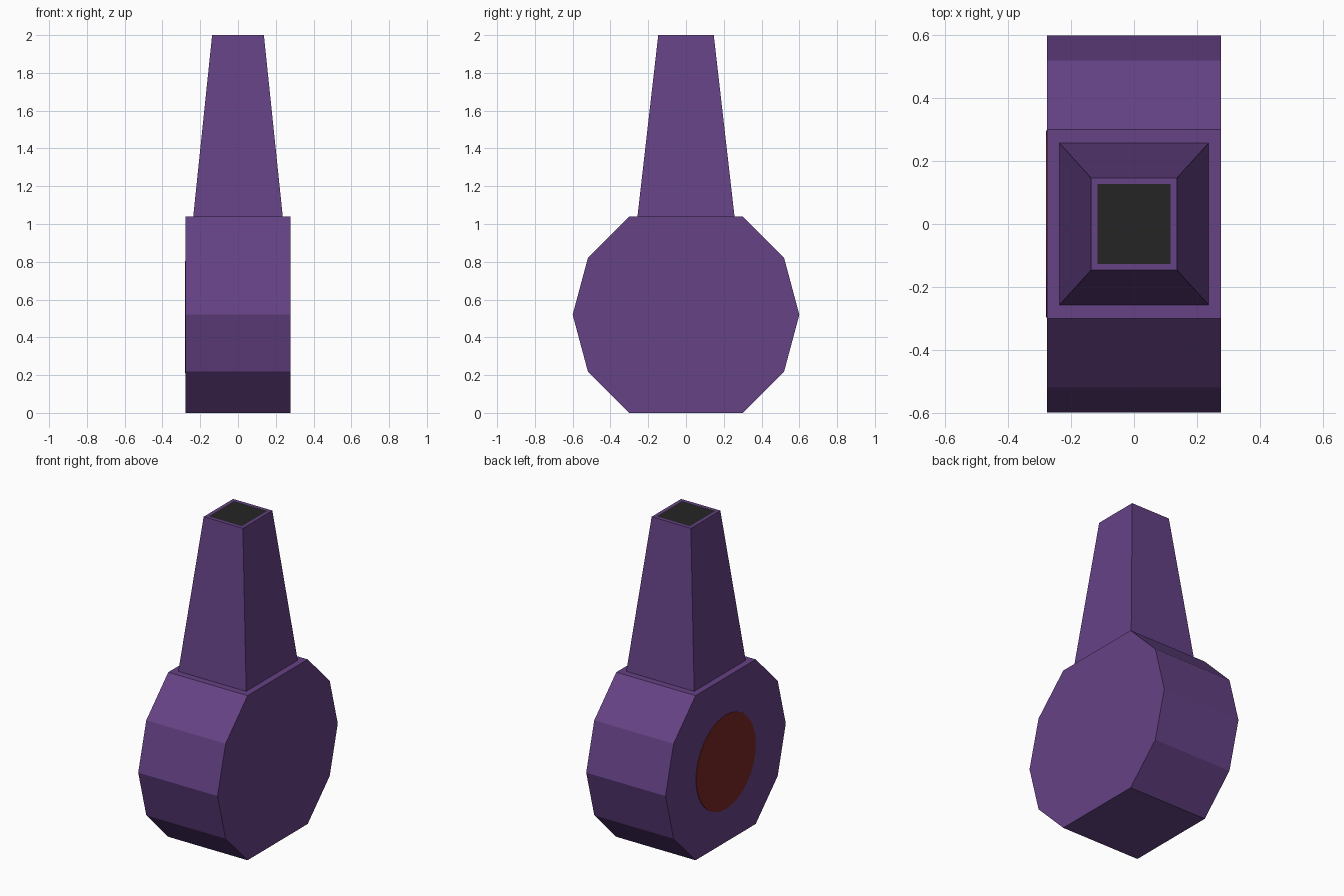
import bpy
import bmesh
from math import pi, sin, cos
from mathutils import Matrix

cube = bpy.data.objects.get("Cube")
if cube:
    bpy.data.objects.remove(cube, do_unlink=True)


def material(name, colour):
    m = bpy.data.materials.new(name)
    m.use_nodes = True
    m.diffuse_color = (*colour, 1)
    m.node_tree.nodes["Principled BSDF"].inputs["Base Color"].default_value = (*colour, 1)
    return m


purple = material("purple", (0.13, 0.054, 0.235))
charcoal = material("charcoal", (0.018, 0.018, 0.018))
dark_red = material("dark red", (0.19, 0.02, 0.017))


def add_object(name, bm, *materials):
    bmesh.ops.recalc_face_normals(bm, faces=bm.faces)
    mesh = bpy.data.meshes.new(name)
    bm.to_mesh(mesh)
    bm.free()
    for m in materials:
        mesh.materials.append(m)
    obj = bpy.data.objects.new(name, mesh)
    bpy.context.collection.objects.link(obj)
    return obj


RADIUS, HALF_WIDTH = 0.6, 0.277
CENTRE_Z = RADIUS * cos(pi / 6)

# Body: a twelve-sided drum with its top and bottom corners cut flat
bm = bmesh.new()
ring = [bm.verts.new((-HALF_WIDTH, RADIUS * cos(i * pi / 6), CENTRE_Z + RADIUS * sin(i * pi / 6)))
        for i in range(12) if i not in (3, 9)]
side = bm.faces.new(ring)
extruded = bmesh.ops.extrude_face_region(bm, geom=[side], use_keep_orig=True)
bmesh.ops.translate(bm, vec=(2 * HALF_WIDTH, 0, 0),
                    verts=[v for v in extruded["geom"] if isinstance(v, bmesh.types.BMVert)])
add_object("body", bm, purple)

# Chimney: tapered square tube with a dark opening inset in the top
bm = bmesh.new()
bmesh.ops.create_cube(bm, size=2)
for v in bm.verts:
    top = v.co.z > 0
    v.co.x *= 0.137 if top else 0.237
    v.co.y *= 0.147 if top else 0.257
    v.co.z = 2 if top else 2 * CENTRE_Z
bm.normal_update()
mouth = max(bm.faces, key=lambda f: f.calc_center_median().z)
bmesh.ops.inset_region(bm, faces=[mouth], thickness=0.029)
mouth.material_index = 1
add_object("chimney", bm, purple, charcoal)

# Round panel on the right side
bm = bmesh.new()
bmesh.ops.create_cone(bm, cap_ends=True, segments=32, radius1=0.297, radius2=0.297, depth=0.006,
                      matrix=Matrix.Translation((-HALF_WIDTH, 0, 0.507)) @ Matrix.Rotation(pi / 2, 4, "Y"))
add_object("side_panel", bm, dark_red)
